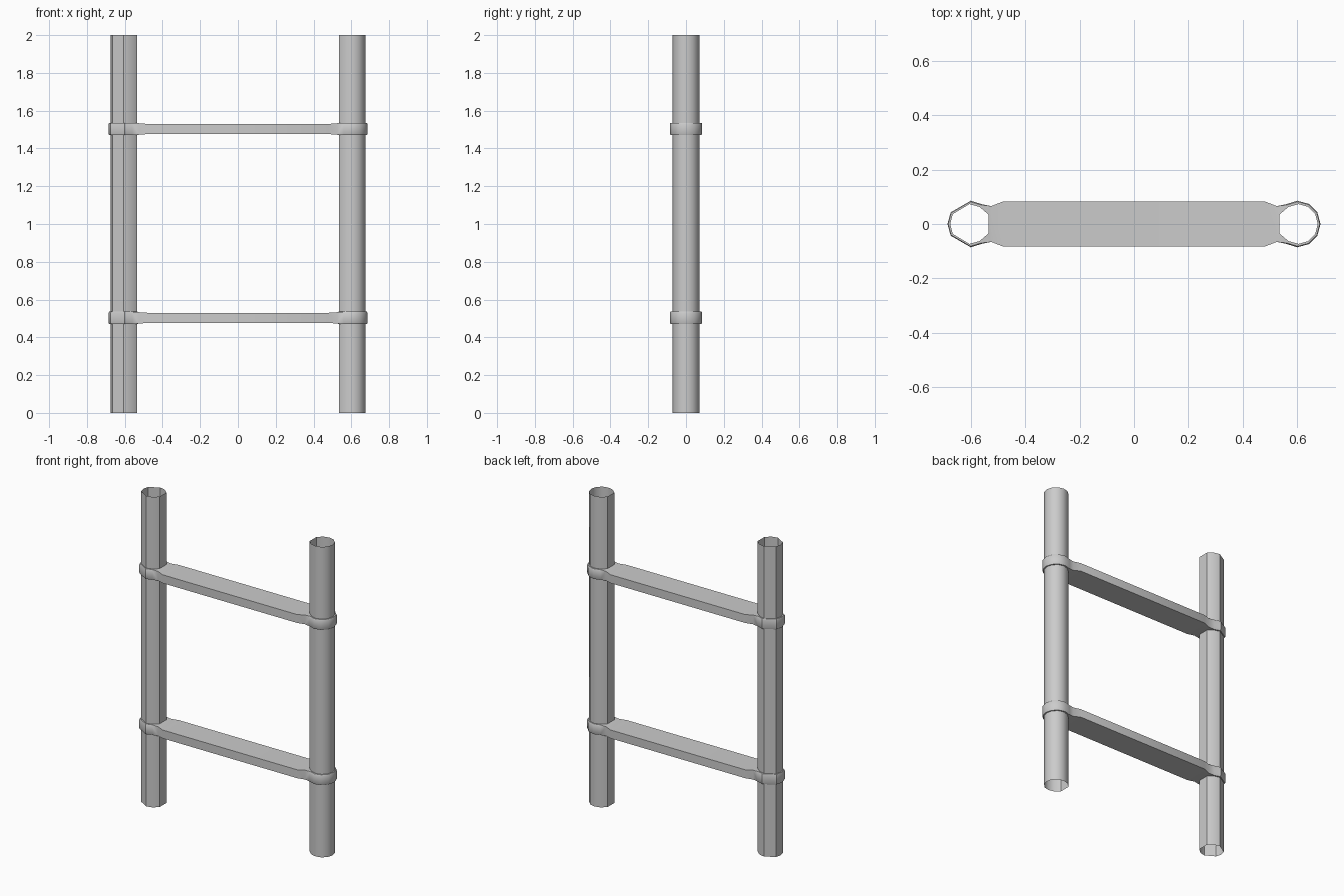
import bpy, bmesh
from math import cos, sin, radians

if "Cube" in bpy.data.objects:
    bpy.data.objects.remove(bpy.data.objects["Cube"])

POLE_X, POLE_R = 0.605, 0.07
RING_X, RING_R = 0.6, 0.0855


def finish(bm, name):
    bmesh.ops.remove_doubles(bm, verts=bm.verts, dist=1e-4)
    bmesh.ops.recalc_face_normals(bm, faces=bm.faces)
    mesh = bpy.data.meshes.new(name)
    bm.to_mesh(mesh)
    bm.free()
    ob = bpy.data.objects.new(name, mesh)
    bpy.context.collection.objects.link(ob)
    bpy.ops.object.select_all(action='DESELECT')
    ob.select_set(True)
    bpy.context.view_layer.objects.active = ob
    bpy.ops.object.shade_smooth_by_angle(angle=radians(35))
    return ob


def loft(bm, rows, closed=False):
    """Quads between successive rows of points."""
    vs = [[bm.verts.new(p) for p in row] for row in rows]
    for a, b in zip(vs, vs[1:]):
        n = len(a)
        for i in range(n if closed else n - 1):
            j = (i + 1) % n
            bm.faces.new((a[i], a[j], b[j], b[i]))


def outer_angles(side):
    # the left end is rounded with fewer steps than the right one
    return [90, 60, 30, 0, -30, -60, -90] if side > 0 else [90, 30, 0, -30, -90]


# Upright poles: open tubes with a flat facing inwards
def pole(name, side):
    pts = [(-POLE_R, 0.035), (-0.038, 0.0625)]
    pts += [(POLE_R * cos(radians(a)), (POLE_R + 0.001) * sin(radians(a)))
            for a in outer_angles(side)]
    pts += [(-0.038, -0.0625), (-POLE_R, -0.035)]
    bm = bmesh.new()
    loft(bm, [[(side * (POLE_X + x), y, z) for x, y in pts] for z in (0, 2)], True)
    finish(bm, name)


# Flat rung whose ends flare into clamps around the poles
def rung(name, zc):
    bm = bmesh.new()
    stations = [(0.48, 0.083, 0.027), (0.525, 0.066, 0.030)]
    full = [(-x, w, h) for x, w, h in reversed(stations)] + stations
    loft(bm, [[(x, -w, zc - h), (x, w, zc - h), (x, w, zc + h), (x, -w, zc + h)]
              for x, w, h in full], True)
    for s in (-1, 1):
        # short top and bottom webs reaching the pole
        for k in (-1, 1):
            loft(bm, [[(s * 0.525, -0.066, zc + k * 0.030), (s * 0.525, 0.066, zc + k * 0.030)],
                      [(s * 0.535, -0.035, zc + k * 0.033), (s * 0.535, 0.035, zc + k * 0.033)]])
        # clamp band: (outer x, outer y, inner x, inner y, outer height)
        neck = [(0.525, 0.066, 0.535, 0.035, 0.030), (0.56, 0.073, 0.568, 0.063, 0.033)]
        band = list(neck)
        for a in outer_angles(s):
            c, d = cos(radians(a)), sin(radians(a))
            band.append((RING_X + RING_R * c, RING_R * d,
                         POLE_X + 0.0705 * c, 0.073 * d, 0.033))
        band += [(ox, -oy, ix, -iy, h) for ox, oy, ix, iy, h in reversed(neck)]
        rows = []
        for ox, oy, ix, iy, h in band:
            mx, my = ox + (ix - ox) * 0.3, oy + (iy - oy) * 0.3
            if h < 0.033:
                mx, my = ox, oy
            e = 0.027 if h >= 0.033 else h
            rows.append([(s * ix, iy, zc + 0.033), (s * mx, my, zc + h), (s * ox, oy, zc + e),
                         (s * ox, oy, zc - e), (s * mx, my, zc - h), (s * ix, iy, zc - 0.033)])
        loft(bm, rows)
    bmesh.ops.dissolve_degenerate(bm, edges=bm.edges, dist=1e-5)
    finish(bm, name)


pole("left_pole", -1)
pole("right_pole", 1)
rung("lower_rung", 0.503)
rung("upper_rung", 1.503)
